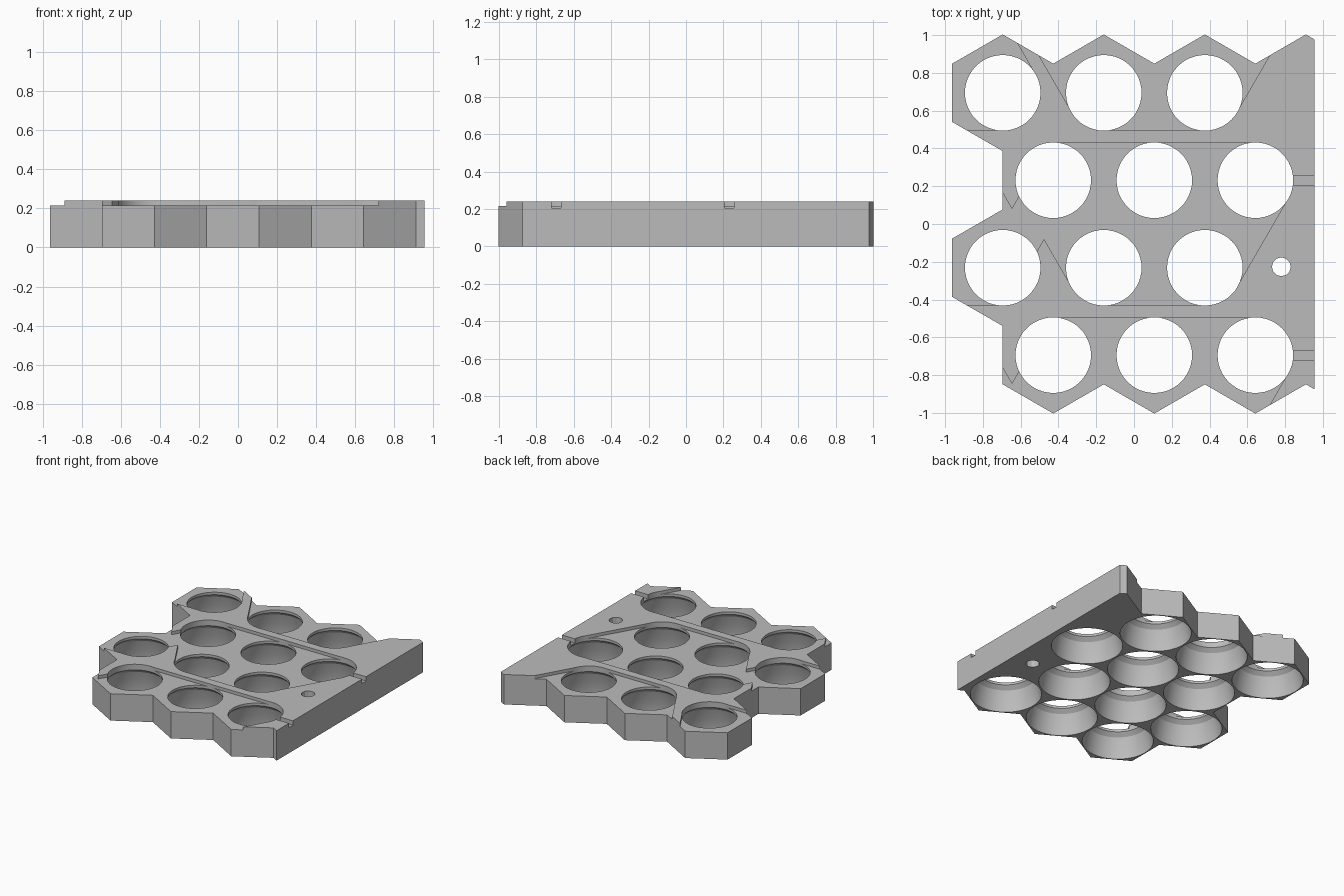
import bpy, bmesh, math
from mathutils import Vector

PITCH, ROW = 0.535, 0.463          # honeycomb spacing
HEX = PITCH / math.sqrt(3)         # hexagon corner radius
TOP, FLOOR = 0.24, 0.215           # plate top, recess floor
HOLE = 0.2
X_A, X_B = -0.695, -0.4275         # first hole in each kind of row
Y_TOP = 0.6945
RIGHT = 0.955
SEG = 48

if "Cube" in bpy.data.objects:
    bpy.data.objects.remove(bpy.data.objects["Cube"], do_unlink=True)


def make_object(name, bm):
    bmesh.ops.recalc_face_normals(bm, faces=bm.faces)
    mesh = bpy.data.meshes.new(name)
    bm.to_mesh(mesh)
    bm.free()
    obj = bpy.data.objects.new(name, mesh)
    bpy.context.collection.objects.link(obj)
    return obj


def prism(bm, outline, z0, z1):
    low = [bm.verts.new((x, y, z0)) for x, y in outline]
    high = [bm.verts.new((x, y, z1)) for x, y in outline]
    bm.faces.new(low[::-1])
    bm.faces.new(high)
    for i in range(len(low)):
        j = (i + 1) % len(low)
        bm.faces.new((low[i], low[j], high[j], high[i]))


def circle(cx, cy, r, n=SEG):
    return [(cx + r * math.cos(math.tau * i / n), cy + r * math.sin(math.tau * i / n))
            for i in range(n)]


def lathe(bm, cx, cy, profile):
    rings = [[bm.verts.new((x, y, z)) for x, y in circle(cx, cy, r)] for r, z in profile]
    for a, b in zip(rings, rings[1:]):
        for i in range(SEG):
            j = (i + 1) % SEG
            bm.faces.new((a[i], a[j], b[j], b[i]))
    bm.faces.new(rings[0][::-1])
    bm.faces.new(rings[-1])


def convex_outline(points):
    """Convex outline of 2D points, counter-clockwise."""
    pts = sorted(set((round(x, 5), round(y, 5)) for x, y in points))

    def half(seq):
        out = []
        for p in seq:
            while len(out) > 1 and ((out[-1][0] - out[-2][0]) * (p[1] - out[-2][1])
                                    - (out[-1][1] - out[-2][1]) * (p[0] - out[-2][0])) <= 1e-7:
                out.pop()
            out.append(p)
        return out[:-1]
    return half(pts) + half(pts[::-1])


def cut(target, bm):
    cutter = make_object("cutter", bm)
    cutter.hide_render = True
    mod = target.modifiers.new("cut", "BOOLEAN")
    mod.operation, mod.solver, mod.object = "DIFFERENCE", "EXACT", cutter
    bpy.context.view_layer.objects.active = target
    bpy.ops.object.modifier_apply(modifier=mod.name)
    mesh = cutter.data
    bpy.data.objects.remove(cutter, do_unlink=True)
    bpy.data.meshes.remove(mesh)


def cut_recess(target, points, floor=FLOOR):
    bm = bmesh.new()
    prism(bm, convex_outline(points), floor, TOP + 0.1)
    cut(target, bm)


# Plate outline: zigzag front, straight right side, zigzag back, stepped left side
half = PITCH / 2
y_front = Y_TOP - 3 * ROW
chamfer = (RIGHT - (X_A + 3 * PITCH)) * math.tan(math.radians(30))
outline = [(X_A + i * half, y_front - (HEX if i % 2 else HEX / 2)) for i in range(7)]
outline += [(RIGHT, y_front - HEX / 2 - chamfer), (RIGHT, Y_TOP + HEX - chamfer)]
outline += [(X_A + i * half, Y_TOP + (HEX / 2 if i % 2 else HEX)) for i in range(6, -1, -1)]
for row in range(4):
    x = (X_A if row % 2 == 0 else X_B) - half
    y = Y_TOP - row * ROW
    outline += [(x, y + HEX / 2), (x, y - HEX / 2)]
outline.pop()                       # already the first point

bm = bmesh.new()
prism(bm, outline, 0, TOP)
plate = make_object("honeycomb_plate", bm)

# Cell pockets: wide tapered bore below, narrow neck on top
bm = bmesh.new()
for row in range(4):
    for col in range(3):
        lathe(bm, (X_B if row % 2 else X_A) + col * PITCH, Y_TOP - row * ROW,
              [(0.262, -0.02), (0.26, 0.02), (0.25, 0.09), (0.23, 0.165),
               (HOLE, 0.195), (HOLE, TOP + 0.1)])
cut(plate, bm)

# Recesses for the connecting strips, leaving narrow raised ribs between them
edge = HOLE - 0.002
up_left = Vector((-0.5, math.sqrt(0.75)))
along = Vector((0.5, math.sqrt(0.75)))
across = Vector((along.y, -along.x)) * 0.113
for k in range(3):
    y = Y_TOP - 2 * k * ROW
    group = [p for c in (1, 2) for p in circle(X_A + c * PITCH, y, edge)]
    group += [p for c in range(3) for p in circle(X_B + c * PITCH, y + ROW, edge)]
    cut_recess(plate, group)
    # open corner pocket on the left
    side = Vector((X_A, y)) + Vector((math.sqrt(0.75), 0.5)) * edge
    cut_recess(plate, circle(X_A, y, edge)
               + [(X_A - 0.5, y - edge), tuple(side + up_left * 0.5)])
    # link between the corner pocket and the next row
    if k > 0:
        start, end = Vector((X_A, y)), Vector((X_B, y + ROW))
        cut_recess(plate, [tuple(p + s * across) for p in (start, end) for s in (-1, 1)])

# Wire notches to the right side
for row in (1, 3):
    y = Y_TOP - row * ROW
    cut_recess(plate, [(x, y + s * 0.025) for x in (X_B + 2 * PITCH + 0.1, RIGHT + 0.1)
                       for s in (-1, 1)], 0.205)

# Small mounting hole
bm = bmesh.new()
prism(bm, circle(0.78, Y_TOP - 2 * ROW + 0.005, 0.05, 12), -0.1, TOP + 0.1)
cut(plate, bm)

# Material and shading
grey = bpy.data.materials.new("plain_grey")
grey.use_nodes = True
colour = (0.5, 0.5, 0.5, 1)
grey.diffuse_color = colour
grey.node_tree.nodes["Principled BSDF"].inputs["Base Color"].default_value = colour
plate.data.materials.clear()
plate.data.materials.append(grey)

bpy.ops.object.select_all(action="DESELECT")
plate.select_set(True)
bpy.context.view_layer.objects.active = plate
bpy.ops.object.shade_smooth_by_angle(angle=math.radians(20))
